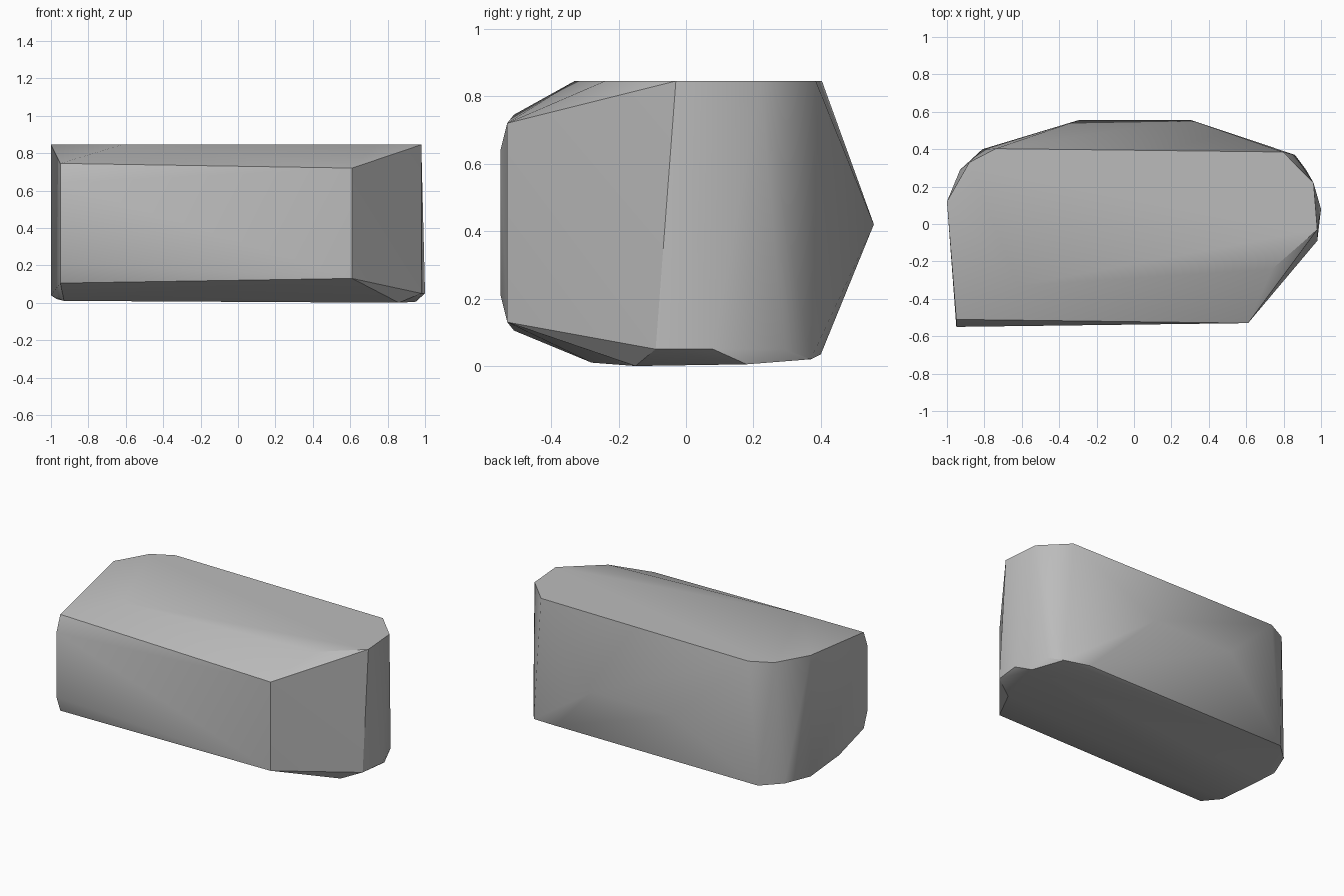
import bpy
import bmesh
import math
from mathutils import Vector

cube = bpy.data.objects.get("Cube")
if cube:
    bpy.data.objects.remove(cube, do_unlink=True)

# Stone colour
stone = bpy.data.materials.new("stone_grey")
stone.use_nodes = True
grey = (0.5, 0.5, 0.5, 1.0)
stone.diffuse_color = grey
stone.node_tree.nodes["Principled BSDF"].inputs["Base Color"].default_value = grey

TOP = 0.845

# Flat top outline
top = [(x, y, TOP) for x, y in (
    (-1, .12), (-.88, .33), (-.74, .403), (.797, .385), (.96, .22),
    (.98, -.03), (.74, -.24), (-.62, -.33))]

# Front face corners with their chamfers
front = [(-.95, -.51, .745), (-.95, -.55, .64), (-.95, -.55, .21),
         (-.95, -.51, .105), (.61, -.53, .72), (.61, -.53, .13)]

# Pointed ridge along the back
back = [(-.29, .557, .42), (.3, .557, .42)]

# Underside rim, rising slightly at the ends
bottom = [(-1, .12, .04), (-.97, .03, .02), (-.93, -.28, .01),
          (.86, -.15, 0), (.98, -.09, .05), (1, .08, .05),
          (.95, .18, .005), (.92, .29, .05), (.86, .37, .02),
          (.68, .4, .035), (-.81, .4, .035), (-.93, .29, .04)]

# Wrap a chiselled skin around the corner points
bm = bmesh.new()
for p in top + front + back + bottom:
    bm.verts.new(Vector(p))
hull = bmesh.ops.convex_hull(bm, input=bm.verts[:])
unused = {g for g in hull["geom_interior"] + hull["geom_unused"]
          if isinstance(g, bmesh.types.BMVert)}
bmesh.ops.delete(bm, geom=list(unused), context='VERTS')
bmesh.ops.dissolve_limit(bm, angle_limit=math.radians(1),
                         verts=bm.verts[:], edges=bm.edges[:])
bmesh.ops.recalc_face_normals(bm, faces=bm.faces[:])

mesh = bpy.data.meshes.new("rock")
bm.to_mesh(mesh)
bm.free()
mesh.materials.append(stone)
rock = bpy.data.objects.new("rock", mesh)
bpy.context.collection.objects.link(rock)

# Soft shading with crisp main edges
bpy.ops.object.select_all(action='DESELECT')
rock.select_set(True)
bpy.context.view_layer.objects.active = rock
bpy.ops.object.shade_smooth_by_angle(angle=math.radians(30))
